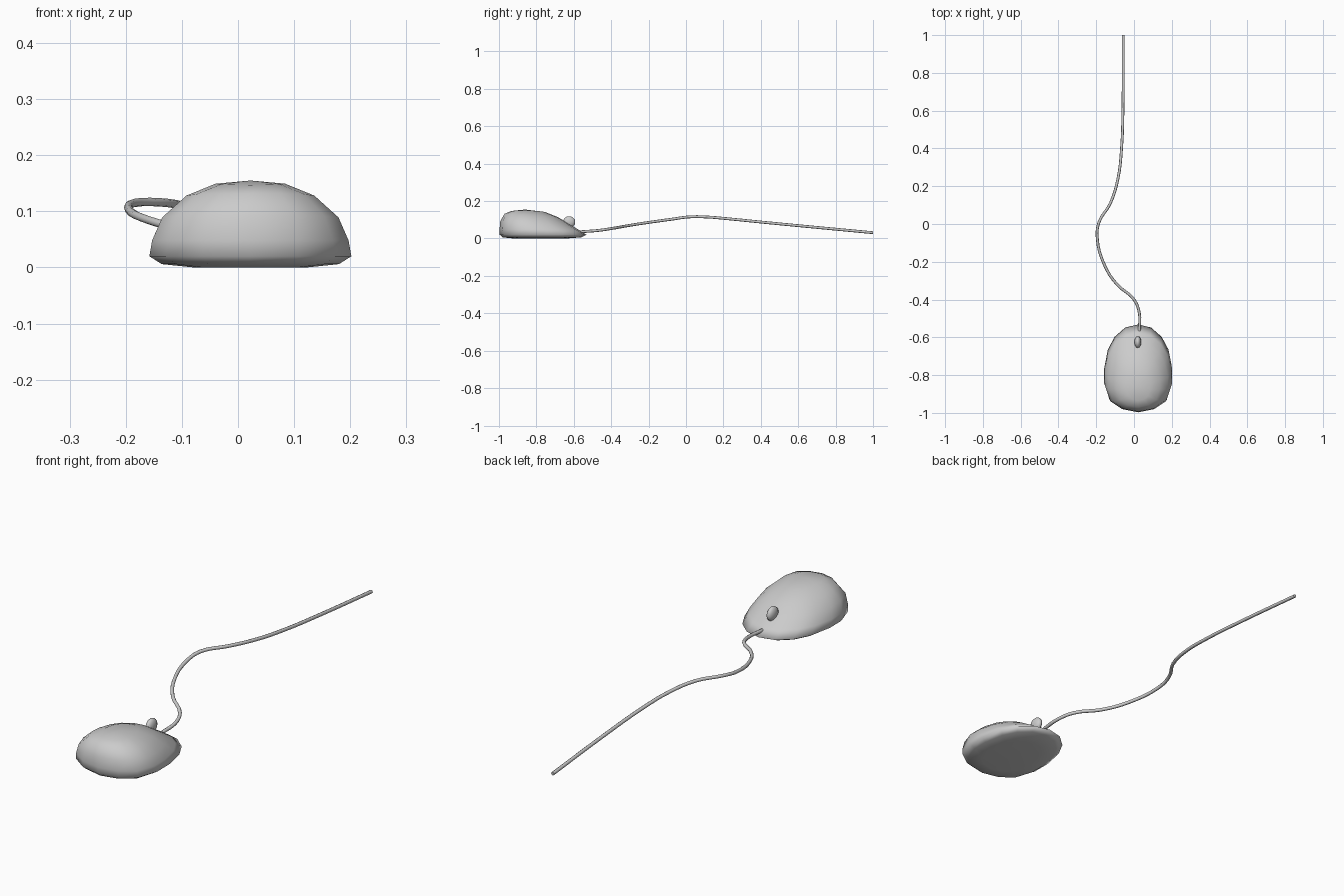
import bpy, bmesh

if "Cube" in bpy.data.objects:
    bpy.data.objects.remove(bpy.data.objects["Cube"])

CX = 0.022

# Plan outline of the body, right half, back end to cable end (unit coordinates)
half = [(0, -1), (.48, -.92), (.84, -.72), (1, -.34), (1, .0), (.89, .43),
        (.69, .72), (.38, .93), (0, 1)]
outline = half + [(-u, v) for u, v in half[-2:0:-1]]

# Tilted rings from bottom to top: half width, y/z at back, y/z at cable end
rings = [
    (.100, -.920, .000, -.640, .000),
    (.158, -.980, .006, -.560, .006),
    (.180, -.996, .020, -.532, .020),
    (.175, -.997, .048, -.578, .049),
    (.157, -.993, .093, -.632, .082),
    (.114, -.970, .132, -.680, .112),
    (.062, -.935, .147, -.755, .142),
]

# Body: loft the rings and close both ends
bm = bmesh.new()
loops = []
for w, y0, z0, y1, z1 in rings:
    loop = []
    for u, v in outline:
        t = (v + 1) / 2
        bulge = 0.012 * (1 - v * v) * max(0, (z0 - .1) / .05)
        loop.append(bm.verts.new((CX + u * w, y0 + (y1 - y0) * t,
                                  z0 + (z1 - z0) * t + bulge * .4)))
    loops.append(loop)
n = len(outline)
for a, b in zip(loops, loops[1:]):
    for i in range(n):
        j = (i + 1) % n
        bm.faces.new((a[i], a[j], b[j], b[i]))
bm.faces.new(loops[0][::-1])
top = bm.verts.new((CX, -.86, .155))
for i in range(n):
    bm.faces.new((loops[-1][i], loops[-1][(i + 1) % n], top))
bmesh.ops.recalc_face_normals(bm, faces=bm.faces)
for f in bm.faces:
    f.smooth = True
mesh = bpy.data.meshes.new("mouse_body")
bm.to_mesh(mesh)
bm.free()
bpy.context.collection.objects.link(bpy.data.objects.new("mouse_body", mesh))

# Scroll wheel: small ellipsoid half sunk into the slope
bpy.ops.mesh.primitive_uv_sphere_add(segments=12, ring_count=8, radius=1,
                                     location=(CX - .002, -.625, .088))
wheel = bpy.context.object
wheel.name = "scroll_wheel"
wheel.scale = (.018, .033, .031)
bpy.ops.object.shade_smooth()

# Cable: round tube along a wavy path
path = [(.028, -.565, .036), (.028, -.47, .043), (0, -.40, .053),
        (-.09, -.32, .067), (-.155, -.22, .083), (-.195, -.07, .104),
        (-.185, .01, .115), (-.125, .11, .115), (-.085, .24, .104),
        (-.066, .40, .088), (-.058, .65, .064), (-.057, 1.0, .031)]
curve = bpy.data.curves.new("cable", 'CURVE')
curve.dimensions = '3D'
curve.bevel_depth = .0075
curve.bevel_resolution = 2
curve.resolution_u = 4
curve.use_fill_caps = True
spline = curve.splines.new('BEZIER')
spline.bezier_points.add(len(path) - 1)
for p, co in zip(spline.bezier_points, path):
    p.co = co
    p.handle_left_type = p.handle_right_type = 'AUTO'
bpy.context.collection.objects.link(bpy.data.objects.new("cable", curve))
